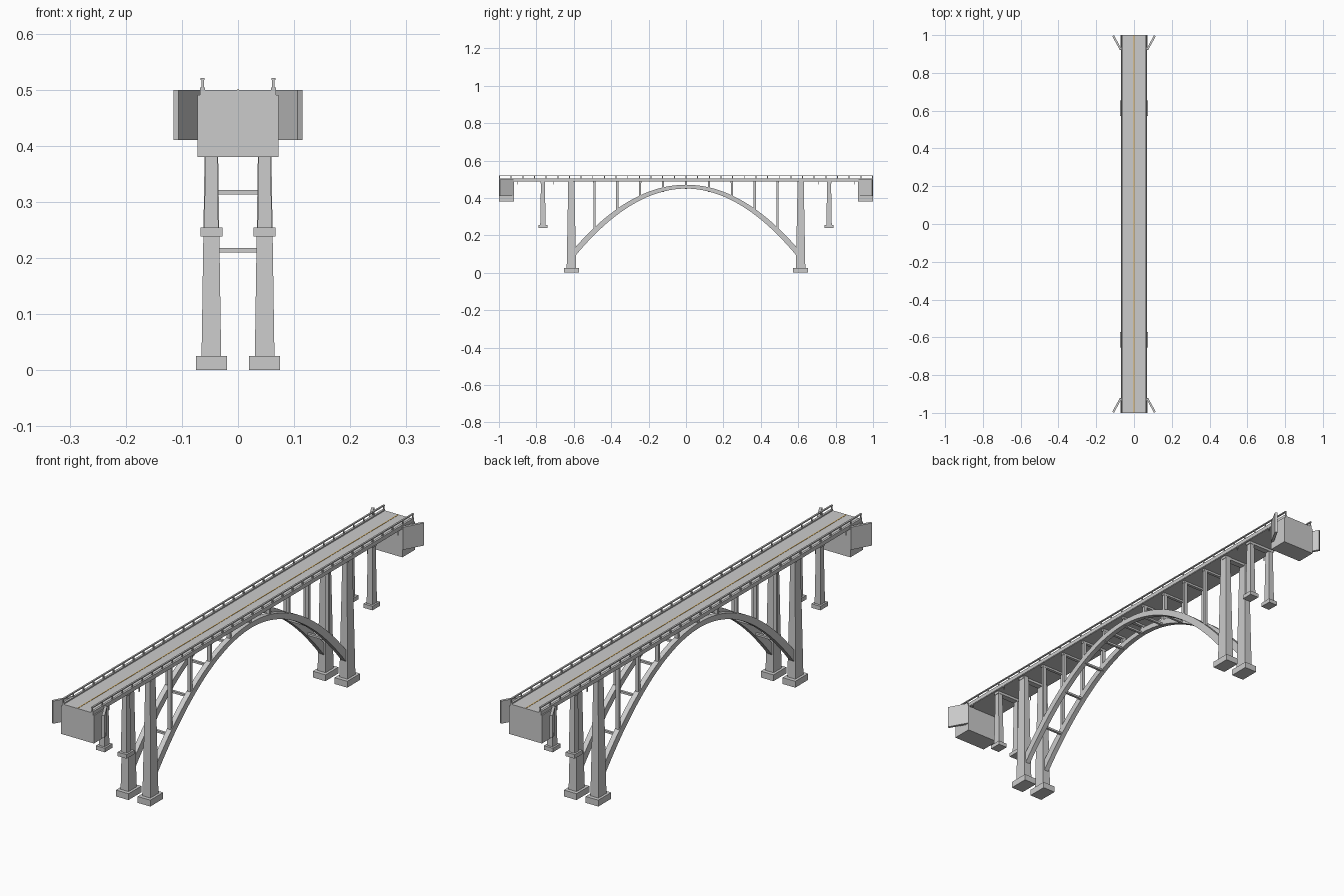
import bpy, bmesh, math

if "Cube" in bpy.data.objects:
    bpy.data.objects.remove(bpy.data.objects["Cube"])

PIER_X = 0.0475
DECK_BOTTOM = 0.487


def add_mesh(name, bm):
    bmesh.ops.recalc_face_normals(bm, faces=bm.faces)
    me = bpy.data.meshes.new(name)
    bm.to_mesh(me)
    bm.free()
    ob = bpy.data.objects.new(name, me)
    bpy.context.collection.objects.link(ob)
    return ob


def loft(bm, rings):
    """Closed skin through a list of four-point rings."""
    vs = [[bm.verts.new(p) for p in r] for r in rings]
    for a, b in zip(vs, vs[1:]):
        for i in range(4):
            j = (i + 1) % 4
            bm.faces.new((a[i], a[j], b[j], b[i]))
    bm.faces.new(vs[0])
    bm.faces.new(vs[-1])


def rect(x, y, z, hx, hy):
    return [(x - hx, y - hy, z), (x + hx, y - hy, z), (x + hx, y + hy, z), (x - hx, y + hy, z)]


def block(bm, x0, x1, y0, y1, z0, z1):
    cx, cy, hx, hy = (x0 + x1) / 2, (y0 + y1) / 2, abs(x1 - x0) / 2, abs(y1 - y0) / 2
    loft(bm, [rect(cx, cy, z0, hx, hy), rect(cx, cy, z1, hx, hy)])


def box(name, *b):
    bm = bmesh.new()
    block(bm, *b)
    return add_mesh(name, bm)


def arch_z(y):
    return 0.46 - 0.99 * y * y


# Deck slab, curbs and centre line
box("deck_slab", -0.066, 0.066, -1, 1, DECK_BOTTOM, 0.499)
line = box("centre_line", -0.0018, 0.0018, -0.998, 0.998, 0.4985, 0.5)
mat = bpy.data.materials.new("line_orange")
mat.diffuse_color = (0.75, 0.45, 0.1, 1)
mat.use_nodes = True
mat.node_tree.nodes["Principled BSDF"].inputs["Base Color"].default_value = mat.diffuse_color
line.data.materials.append(mat)

for s, side in ((-1, "left"), (1, "right")):
    box(f"curb_{side}", s * 0.059, s * 0.0675, -1, 1, 0.489, 0.504)

    # Railing: posts with a cap rail and a thin lower rail
    bm = bmesh.new()
    n = 32
    for i in range(n + 1):
        y = -0.997 + 1.994 * i / n
        block(bm, s * 0.061, s * 0.065, y - 0.0025, y + 0.0025, 0.503, 0.518)
    block(bm, s * 0.060, s * 0.0665, -1, 1, 0.517, 0.521)
    add_mesh(f"railing_{side}", bm)

    # Drain pipes below the deck edge
    bm = bmesh.new()
    for y in (-0.9, -0.71, 0.71, 0.9):
        block(bm, s * 0.0655, s * 0.068, y - 0.0015, y + 0.0015, 0.472, 0.492)
    add_mesh(f"drains_{side}", bm)

    # Arch rib, slightly deeper towards the springings
    rings = []
    for i in range(41):
        y = -0.605 + 1.21 * i / 40
        z, slope = arch_z(y), -1.98 * y
        k = math.hypot(1, slope)
        ny, nz = -slope / k, 1 / k
        h = 0.010 + 0.005 * abs(y) / 0.6
        x0, x1 = s * PIER_X - 0.010, s * PIER_X + 0.010
        rings.append([(x0, y - ny * h, z - nz * h), (x1, y - ny * h, z - nz * h),
                      (x1, y + ny * h, z + nz * h), (x0, y + ny * h, z + nz * h)])
    bm = bmesh.new()
    loft(bm, rings)
    add_mesh(f"arch_rib_{side}", bm)

# Spandrel columns, arch struts and floor beams
cols, struts, beams = bmesh.new(), bmesh.new(), bmesh.new()
for i in range(-4, 5):
    y = i * 0.1225
    z = arch_z(y)
    for s in (-1, 1):
        loft(cols, [rect(s * PIER_X, y, z - 0.003, 0.007, 0.0055),
                    rect(s * PIER_X, y, DECK_BOTTOM + 0.001, 0.007, 0.0055)])
    zs = z - 0.009
    block(struts, -PIER_X, PIER_X, y - 0.005, y + 0.005, zs - 0.004, zs + 0.004)
    block(beams, -0.057, 0.057, y - 0.006, y + 0.006, 0.479, DECK_BOTTOM + 0.001)
for y in (-0.765, -0.615, 0.615, 0.765):
    block(beams, -0.060, 0.060, y - 0.012, y + 0.012, 0.477, DECK_BOTTOM + 0.001)
add_mesh("spandrel_columns", cols)
add_mesh("arch_struts", struts)
add_mesh("floor_beams", beams)

# Tapered piers on footings: (name, y, base z, footing half x/y, height, foot half x/y, top half x/y)
piers = (("main_pier", 0.613, 0.0, 0.0275, 0.040, 0.025, 0.0175, 0.025, 0.0105, 0.0165),
         ("end_pier", 0.765, 0.238, 0.0195, 0.024, 0.016, 0.0125, 0.0145, 0.0095, 0.0105))
for name, py, z0, fx, fy, fh, bx, by, tx, ty in piers:
    for sx in (-1, 1):
        for sy in (-1, 1):
            x, y = sx * PIER_X, sy * py
            tag = f"{'left' if sx < 0 else 'right'}_{'front' if sy < 0 else 'back'}"
            box(f"{name}_footing_{tag}", x - fx, x + fx, y - fy, y + fy, z0, z0 + fh)
            bm = bmesh.new()
            loft(bm, [rect(x, y, z0 + fh - 0.002, bx, by), rect(x, y, DECK_BOTTOM + 0.001, tx, ty)])
            add_mesh(f"{name}_{tag}", bm)

# Abutments with splayed wing walls
for sy, end in ((-1, "front"), (1, "back")):
    box(f"abutment_{end}", -0.072, 0.072, sy * 0.92, sy * 1.0, 0.38, 0.490)
    for sx in (-1, 1):
        outline = [(0.066, 0.926), (0.075, 0.921), (0.115, 0.994), (0.106, 0.9995)]
        bm = bmesh.new()
        loft(bm, [[(sx * x, sy * y, z) for x, y in outline] for z in (0.41, 0.499)])
        add_mesh(f"wing_wall_{end}_{'left' if sx < 0 else 'right'}", bm)
